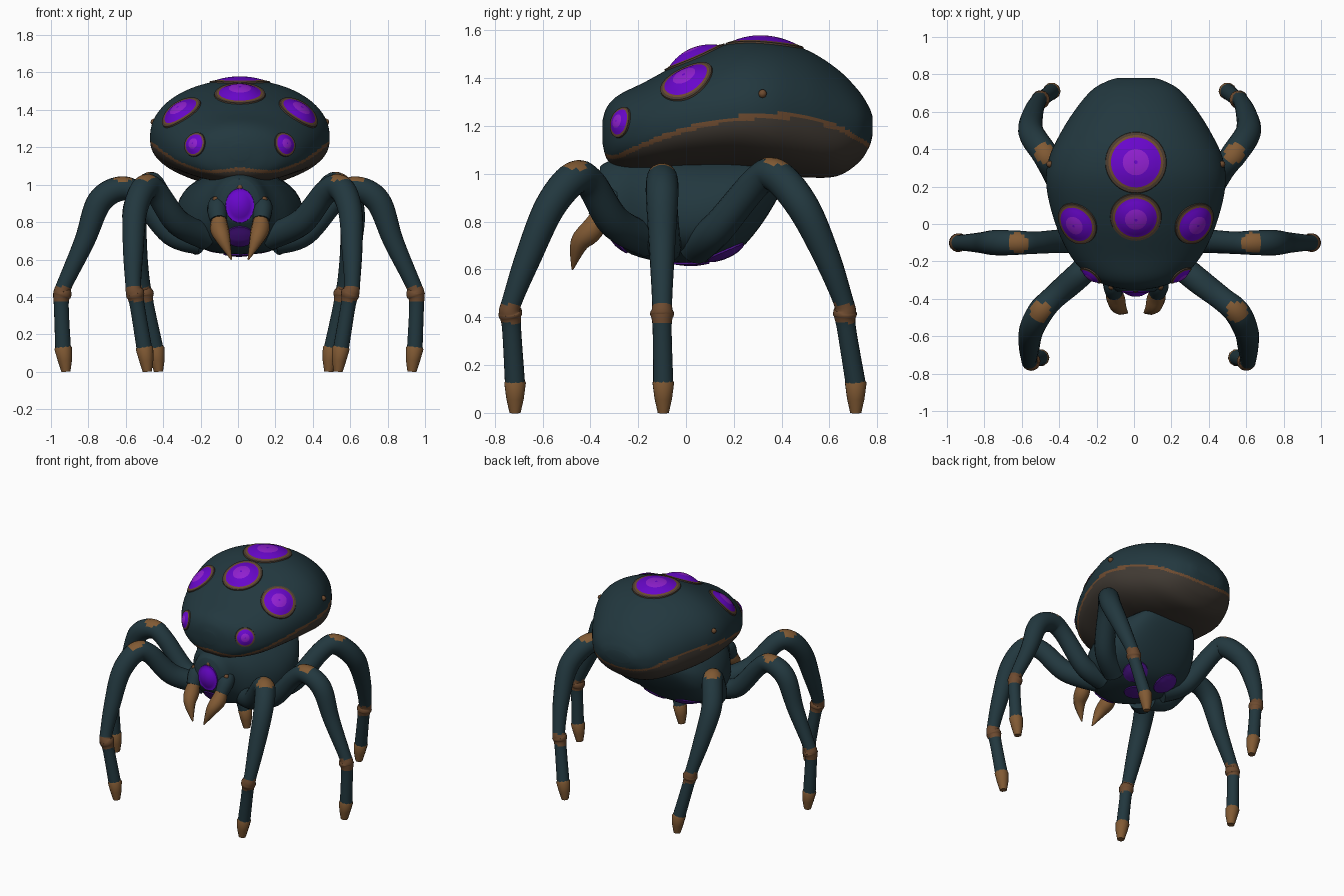
import bpy, bmesh, math
from mathutils import Vector
from mathutils.bvhtree import BVHTree

cube = bpy.data.objects.get("Cube")
if cube:
    bpy.data.objects.remove(cube, do_unlink=True)


def material(name, rgb):
    m = bpy.data.materials.new(name)
    m.use_nodes = True
    m.diffuse_color = (*rgb, 1)
    bsdf = m.node_tree.nodes["Principled BSDF"]
    bsdf.inputs["Base Color"].default_value = (*rgb, 1)
    bsdf.inputs["Roughness"].default_value = 0.8
    return m


MATS = [
    material("dark_teal", (0.016, 0.039, 0.049)),
    material("tan_horn", (0.22, 0.102, 0.034)),
    material("rim_brown", (0.155, 0.07, 0.029)),
    material("underside_grey_brown", (0.052, 0.042, 0.033)),
    material("purple", (0.14, 0.002, 0.6)),
    material("light_purple", (0.28, 0.014, 0.63)),
    material("ring_brown", (0.07, 0.046, 0.03)),
    material("deep_purple", (0.085, 0.008, 0.3)),
]
TEAL, TAN, RIM, UNDER, PURPLE, LILAC, RING, DEEP = range(8)
MID_X = 0.01


def smooth_rows(rows, steps):
    """Catmull-Rom interpolation of a table of rows."""
    out = []
    for i in range(len(rows) - 1):
        a, b = rows[max(i - 1, 0)], rows[i]
        c, d = rows[i + 1], rows[min(i + 2, len(rows) - 1)]
        for s in range(steps):
            t = s / steps
            out.append([0.5 * (2 * q + (r - p) * t + (2 * p - 5 * q + 4 * r - u) * t * t
                               + (3 * q - p - 3 * r + u) * t ** 3)
                        for p, q, r, u in zip(a, b, c, d)])
    return out + [list(rows[-1])]


def loft(name, rings, rule):
    """Skin closed rings, cap the ends, colour each face by rule(centre, normal)."""
    bm = bmesh.new()
    loops = [[bm.verts.new(p) for p in ring] for ring in rings]
    for a, b in zip(loops, loops[1:]):
        for i in range(len(a)):
            j = (i + 1) % len(a)
            bm.faces.new((a[i], a[j], b[j], b[i]))
    bm.faces.new(loops[0])
    bm.faces.new(loops[-1])
    bmesh.ops.recalc_face_normals(bm, faces=bm.faces)
    bm.normal_update()
    for f in bm.faces:
        f.material_index = rule(f.calc_center_median(), f.normal)
    me = bpy.data.meshes.new(name)
    bm.to_mesh(me)
    bm.free()
    obj = bpy.data.objects.new(name, me)
    bpy.context.collection.objects.link(obj)
    for m in MATS:
        me.materials.append(m)
    bpy.ops.object.select_all(action="DESELECT")
    obj.select_set(True)
    bpy.context.view_layer.objects.active = obj
    bpy.ops.object.shade_smooth_by_angle(angle=math.radians(50))
    return obj


def hull(name, table, steps, sides, power, rule):
    """Loft oval sections along y: y, half width, bottom, middle, top."""
    rings = []
    for y, w, low, mid, top in smooth_rows(table, steps):
        ring = []
        for k in range(sides):
            a = math.tau * k / sides
            s = math.sin(a)
            h = (top - mid) * s ** 0.93 if s > 0 else (low - mid) * abs(s) ** power
            ring.append((MID_X + w * math.cos(a), y, mid + h))
        rings.append(ring)
    return loft(name, rings, rule)


def tube(name, points, steps, sides, rule):
    """Tube along x, y, z, radius points."""
    rows = smooth_rows(points, steps)
    path = [Vector(r[:3]) for r in rows]
    rings, side = [], Vector((0.3, 1, 0.1))
    for i, p in enumerate(path):
        t = (path[min(i + 1, len(path) - 1)] - path[max(i - 1, 0)]).normalized()
        side = (side - t * side.dot(t)).normalized()
        up = t.cross(side)
        rings.append([p + rows[i][3] * (side * math.cos(a) + up * math.sin(a))
                      for a in (math.tau * k / sides for k in range(sides))])
    return loft(name, rings, rule)


# Domed shell with a brown underside and a rim that rises over the face
def shell_rule(c, n):
    edge = 1.255 - (0.37 if c.y < 0.4 else 0.95) * (c.y - 0.4) ** 2
    if c.y < -0.15:
        edge += 0.045 * max(0, 1 - abs(c.x - MID_X) / 0.2)
    return TEAL if c.z > edge else RIM if c.z > edge - 0.022 else UNDER


shell = hull("shell", [
    (-0.35, 0.05, 1.13, 1.18, 1.22),
    (-0.33, 0.15, 1.06, 1.17, 1.28),
    (-0.28, 0.25, 1.025, 1.17, 1.33),
    (-0.17, 0.35, 1.01, 1.19, 1.385),
    (0.0, 0.43, 1.02, 1.22, 1.475),
    (0.2, 0.478, 1.02, 1.25, 1.55),
    (0.35, 0.465, 1.0, 1.25, 1.56),
    (0.5, 0.395, 0.985, 1.23, 1.52),
    (0.63, 0.31, 0.99, 1.2, 1.44),
    (0.72, 0.23, 1.045, 1.2, 1.35),
    (0.765, 0.15, 1.11, 1.2, 1.28),
    (0.78, 0.1, 1.16, 1.2, 1.24)], 9, 160, 0.8, shell_rule)

# Lower body, tapering to the head at the front
body = hull("body", [
    (-0.36, 0.1, 0.8, 0.9, 1.03),
    (-0.33, 0.14, 0.76, 0.88, 1.05),
    (-0.26, 0.18, 0.68, 0.85, 1.07),
    (-0.15, 0.27, 0.64, 0.82, 1.08),
    (0.0, 0.33, 0.625, 0.82, 1.08),
    (0.12, 0.34, 0.635, 0.84, 1.08),
    (0.22, 0.32, 0.68, 0.88, 1.08),
    (0.31, 0.27, 0.78, 0.93, 1.08),
    (0.39, 0.19, 0.91, 1.0, 1.08),
    (0.42, 0.08, 0.99, 1.03, 1.08)], 3, 40, 0.8, lambda c, n: TEAL)


def lens(name, target, start, direction, r, dome, stretch=1.0, plain=None):
    """Domed spot moulded onto a surface where a ray meets it."""
    tree = BVHTree.FromObject(target, bpy.context.evaluated_depsgraph_get())
    loc, normal, _, _ = tree.ray_cast(Vector(start), Vector(direction).normalized())
    turn = normal.to_track_quat("Z", "Y")
    rings = []
    for q in (0.06, 0.2, 0.3, 0.42, 0.55, 0.68, 0.8, 0.88, 0.97, 1.0):
        h = 0.007 + dome * max(0, 1 - (q / 0.82) ** 2) if q < 1 else -0.01
        ring = []
        for k in range(40):
            a = math.tau * k / 40
            p = loc + turn @ Vector((q * r * math.cos(a), q * r * stretch * math.sin(a), 0))
            hit = tree.ray_cast(p + normal * 0.2, -normal, 0.3)[0]
            ring.append((hit or p) + normal * h)
        rings.append(ring)

    def rule(c, n):
        v = turn.inverted() @ (c - loc)
        q = math.hypot(v.x, v.y / stretch) / r
        if plain is not None:
            return plain
        return PURPLE if q < 0.05 else LILAC if q < 0.42 else PURPLE if q < 0.8 else \
            RIM if q < 0.87 else RING
    loft(name, rings, rule)


# Glowing spots on the shell
lens("top_spot", shell, (MID_X, 0.33, 3), (0, 0, -1), 0.167, 0.01)
lens("crown_spot", shell, (MID_X, 0.035, 3), (0, 0, -1), 0.14, 0.03)
for side, s in (("left", 1), ("right", -1)):
    lens(side + "_shoulder_spot", shell, (MID_X + s * 0.32, 0, 3), (0, 0, -1), 0.122, 0.02)
    lens(side + "_brow_spot", shell, (MID_X + s * 0.243, -2, 1.217), (0, 1, 0), 0.068, 0.012)
    lens(side + "_belly_spot", body, (s * 0.13, 0.17, 0), (0, 0, 1), 0.085, 0.004, 1, DEEP)

# Face eye and belly marks
lens("face_eye", body, (MID_X, -2, 0.888), (0, 1, 0), 0.078, 0.022, 1.2, PURPLE)
lens("chest_spot", body, (MID_X, -2, 0.72), (0, 1, 0), 0.075, 0.004, 1, DEEP)
lens("belly_spot", body, (0, 0.02, 0), (0, 0, 1), 0.08, 0.004, 1, DEEP)


# Small horn studs
def stud(name, loc, r):
    tube(name, [(loc[0], loc[1], loc[2] + r * math.sin(a), r * math.cos(a) + 0.001)
                for a in (-1.5, -0.8, 0, 0.8, 1.5)], 1, 8, lambda c, n: RIM)


# Jaws, fangs and studs
stud("forehead_stud", (MID_X, -0.35, 0.985), 0.018)
for side, s in (("left", 1), ("right", -1)):
    stud(side + "_shell_stud", (MID_X + s * 0.46, 0.32, 1.335), 0.018)
    stud(side + "_face_stud", (MID_X + s * 0.13, -0.335, 0.92), 0.018)
    tube(side + "_jaw", [(MID_X + s * 0.1, -0.26, 0.93, 0.035),
                         (MID_X + s * 0.12, -0.32, 0.88, 0.055),
                         (MID_X + s * 0.115, -0.37, 0.81, 0.045)], 4, 12, lambda c, n: TEAL)
    tube(side + "_fang", [(MID_X + s * 0.11, -0.35, 0.85, 0.03),
                          (MID_X + s * 0.11, -0.39, 0.77, 0.05),
                          (MID_X + s * 0.09, -0.445, 0.71, 0.04),
                          (MID_X + s * 0.045, -0.475, 0.6, 0.004)], 4, 10, lambda c, n: TAN)


# Legs: x, y, z, radius from hip to ankle cuff
LEGS = {
    "front": [(0.17, -0.16, 0.72, 0.07), (0.34, -0.3, 0.8, 0.07), (0.47, -0.4, 0.96, 0.065),
              (0.55, -0.47, 0.98, 0.07), (0.6, -0.57, 0.86, 0.065), (0.61, -0.66, 0.65, 0.055),
              (0.61, -0.73, 0.46, 0.042), (0.6, -0.735, 0.415, 0.05),
              (0.59, -0.73, 0.36, 0.04), (0.55, -0.715, 0.12, 0.042)],
    "middle": [(0.2, -0.09, 0.7, 0.075), (0.36, -0.09, 0.74, 0.065), (0.53, -0.1, 0.93, 0.06),
               (0.63, -0.1, 0.98, 0.065), (0.75, -0.1, 0.91, 0.068), (0.83, -0.1, 0.7, 0.055),
               (0.94, -0.1, 0.46, 0.042), (0.95, -0.1, 0.415, 0.05),
               (0.955, -0.1, 0.36, 0.04), (0.945, -0.095, 0.12, 0.042)],
    "back": [(0.2, 0.04, 0.7, 0.08), (0.36, 0.13, 0.77, 0.07), (0.48, 0.3, 0.97, 0.065),
             (0.54, 0.38, 0.99, 0.07), (0.61, 0.49, 0.86, 0.068), (0.6, 0.59, 0.65, 0.055),
             (0.57, 0.66, 0.46, 0.042), (0.56, 0.665, 0.415, 0.05),
             (0.55, 0.67, 0.36, 0.04), (0.5, 0.71, 0.12, 0.042)],
}
RIGHT_SHIFT = {"front": 0.05, "middle": 0.01, "back": 0.06}

for name, points in LEGS.items():
    for side, s in (("left", 1), ("right", -1)):
        shift = RIGHT_SHIFT[name] if s < 0 else 0
        placed = [(s * (x - shift * min(i / 3, 1)), y, z, r)
                  for i, (x, y, z, r) in enumerate(points)]
        knee = Vector(placed[3][:3])

        # Horn patch on the knee, brown band at the ankle
        def leg_rule(c, n):
            if 0.375 < c.z < 0.455:
                return RIM
            return TAN if (c - knee).xy.length < 0.055 and c.z > knee.z + 0.025 else TEAL

        tube(f"{name}_{side}_leg", placed, 8, 18, leg_rule)
        x, y, z, r = placed[-1]
        # Blunt claw at the foot
        tube(f"{name}_{side}_claw", [(x, y, 0.145, 0.036), (x, y, 0.125, 0.047),
                                     (x - s * 0.01, y, 0.06, 0.038),
                                     (x - s * 0.015, y, 0.0, 0.024)],
             1, 10, lambda c, n: TAN)
